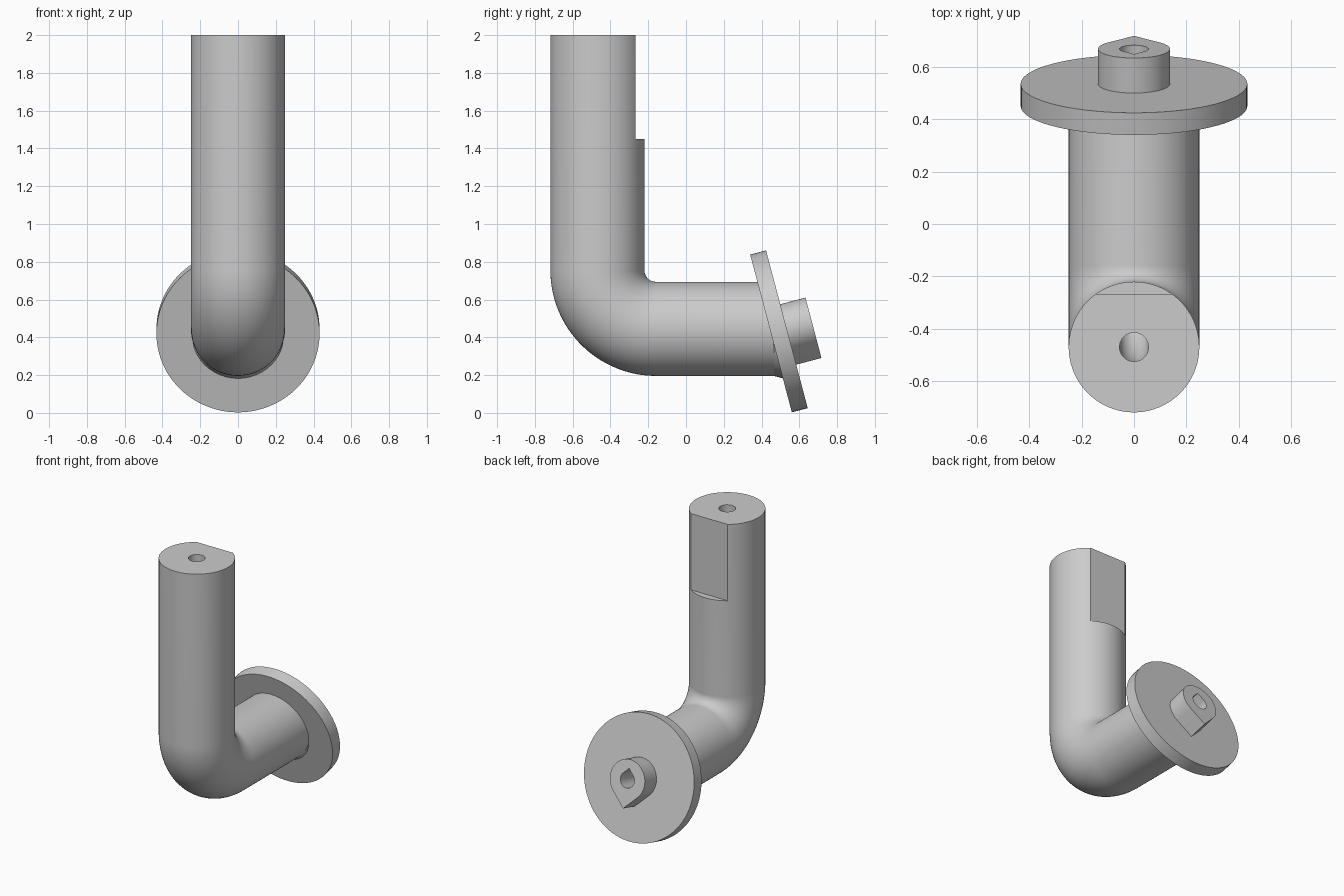
import bpy, bmesh
from math import sin, cos, pi, radians, sqrt
from mathutils import Vector

if "Cube" in bpy.data.objects:
    bpy.data.objects.remove(bpy.data.objects["Cube"], do_unlink=True)

SEG = 96
PIPE_R, BORE_R, FLANGE_R, BOSS_R = 0.249, 0.055, 0.432, 0.137
STEM_Y, ARM_Z, BEND_R, ARM_END = -0.469, 0.445, 0.31, 0.465
TILT = radians(14.8)
FLANGE_T, BOSS_H = 0.087, 0.138
FLANGE_C = Vector((0, 0.45, 0.4205))
AXIS = Vector((0, cos(TILT), sin(TILT)))

grey = bpy.data.materials.new("plain grey")
grey.use_nodes = True
colour = (0.6, 0.6, 0.6, 1)
grey.diffuse_color = colour
grey.node_tree.nodes["Principled BSDF"].inputs["Base Color"].default_value = colour


def make(name, bm):
    bmesh.ops.recalc_face_normals(bm, faces=bm.faces)
    mesh = bpy.data.meshes.new(name)
    bm.to_mesh(mesh)
    bm.free()
    mesh.materials.append(grey)
    ob = bpy.data.objects.new(name, mesh)
    bpy.context.collection.objects.link(ob)
    return ob


def circle(r):
    return [(r * cos(2 * pi * i / SEG), r * sin(2 * pi * i / SEG)) for i in range(SEG)]


def teardrop(r, side):
    """Circle with a right-angled point: side 1 is up, -1 is down."""
    arc = [radians(135 + 270 * i / SEG) for i in range(SEG + 1)]
    return [(r * cos(a), side * r * sin(a)) for a in arc] + [(0, side * r * sqrt(2))]


def ring(bm, profile, centre, tangent):
    up = Vector((1, 0, 0)).cross(tangent)
    return [bm.verts.new(centre + Vector((u, 0, 0)) + up * v) for u, v in profile]


def sweep(name, profile, stations):
    """Run a profile through (centre, tangent) stations and cap both ends."""
    bm = bmesh.new()
    rings = [ring(bm, profile, c, t) for c, t in stations]
    n = len(profile)
    for a, b in zip(rings, rings[1:]):
        for i in range(n):
            j = (i + 1) % n
            bm.faces.new((a[i], a[j], b[j], b[i]))
    bm.faces.new(rings[0])
    bm.faces.new(rings[-1])
    return make(name, bm)


def along_axis(name, profile, start, end):
    return sweep(name, profile, [(FLANGE_C + AXIS * s, AXIS) for s in (start, end)])


def elbow(top, end):
    """Down the stem, round the bend and out along the arm."""
    down, out = Vector((0, 0, -1)), Vector((0, 1, 0))
    stations = [(Vector((0, STEM_Y, top)), down)]
    for i in range(33):
        a = pi / 2 * i / 32
        centre = Vector((0, STEM_Y + BEND_R * (1 - cos(a)), ARM_Z + BEND_R * (1 - sin(a))))
        stations.append((centre, out * sin(a) + down * cos(a)))
    return stations + [(Vector((0, end, ARM_Z)), out)]


# Bent pipe, and the collar that blends its end into the tilted flange
pipe = sweep("bent_pipe", circle(PIPE_R), elbow(2, ARM_END))
bm = bmesh.new()
ring(bm, circle(PIPE_R), Vector((0, ARM_END, ARM_Z)), Vector((0, 1, 0)))
ring(bm, circle(PIPE_R), FLANGE_C + AXIS * 0.005, AXIS)
hull = bmesh.ops.convex_hull(bm, input=bm.verts)
loose = set(hull["geom_interior"]) | set(hull["geom_unused"])
bmesh.ops.delete(bm, geom=[g for g in loose if isinstance(g, bmesh.types.BMVert)], context="VERTS")
collar = make("pipe_collar", bm)

# Flange and pointed boss
flange = along_axis("flange", circle(FLANGE_R), 0, FLANGE_T)
boss = along_axis("pointed_boss", teardrop(BOSS_R, -1), FLANGE_T - 0.01, FLANGE_T + BOSS_H)

# Cutters: bore through the pipe, teardrop outlet, flat on the stem
bore = sweep("bore_cutter", circle(BORE_R), elbow(2.1, 0.47))
outlet = along_axis("outlet_cutter", teardrop(BORE_R, 1), -0.06, 0.4)
bm = bmesh.new()
bmesh.ops.create_cube(bm, size=1)
for v in bm.verts:
    v.co = Vector((v.co.x, v.co.y + 0.5 - 0.267, v.co.z + 1.45 + 0.5))
    if v.co.z > 1.5:
        v.co.z = 2.1
flat = make("flat_cutter", bm)


def cut(ob, cutters):
    for c in cutters:
        mod = ob.modifiers.new("cut", "BOOLEAN")
        mod.operation, mod.solver, mod.object = "DIFFERENCE", "EXACT", c
        bpy.context.view_layer.objects.active = ob
        bpy.ops.object.modifier_apply(modifier=mod.name)


cut(pipe, [flat, bore, outlet])
cut(collar, [bore, outlet])
cut(flange, [outlet])
cut(boss, [outlet])
for c in (bore, outlet, flat):
    bpy.data.objects.remove(c, do_unlink=True)

# Smooth round walls, sharp rims
bpy.ops.object.select_all(action="DESELECT")
for ob in (pipe, collar, flange, boss):
    ob.select_set(True)
bpy.context.view_layer.objects.active = pipe
bpy.ops.object.shade_smooth_by_angle(angle=radians(30))
